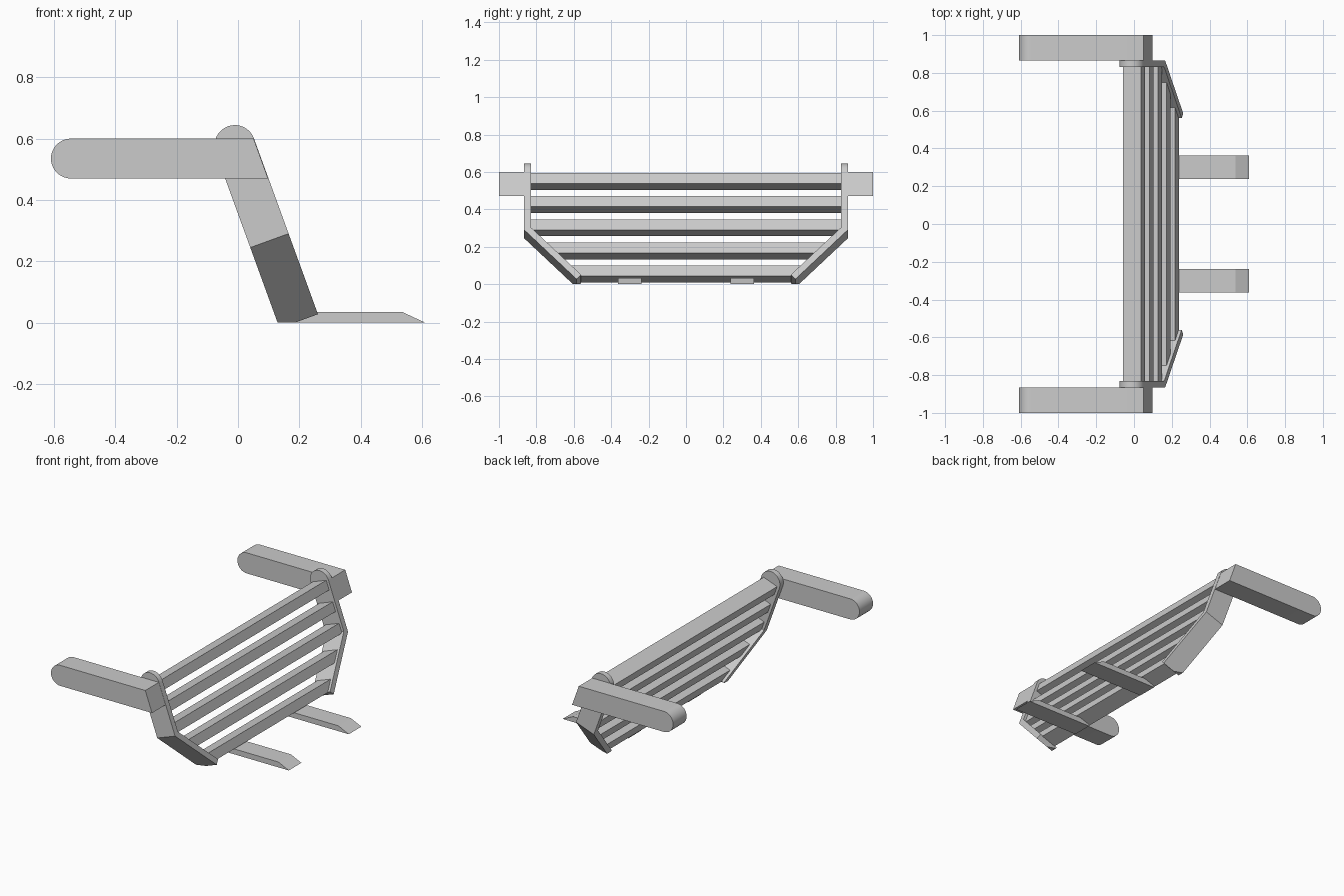
import bpy, bmesh, math
from mathutils import Vector

if "Cube" in bpy.data.objects:
    bpy.data.objects.remove(bpy.data.objects["Cube"])

grey = bpy.data.materials.new("plain_grey")
grey.use_nodes = True
grey.diffuse_color = (0.6, 0.6, 0.6, 1)
grey.node_tree.nodes["Principled BSDF"].inputs["Base Color"].default_value = (0.6, 0.6, 0.6, 1)

# Leaning frame: t runs front to back across the side plates, u runs up along the lean
LEAN = math.radians(20)
T = Vector((math.cos(LEAN), 0, math.sin(LEAN)))
U = Vector((-math.sin(LEAN), 0, math.cos(LEAN)))
ORIGIN = Vector((0.1025, 0, 0.2675))
HALF = 0.0665          # half depth of a side plate
OUT, THICK = 0.865, 0.035
IN = OUT - THICK
CAP = 0.33             # height of the rounded top along the lean


def leaning(t, y, u):
    return ORIGIN + T * t + U * u + Vector((0, y, 0))


def prism(name, points, place, low, high, smooth=False):
    """Extrude a 2D profile from low to high; place maps (a, b, depth) to space."""
    bm = bmesh.new()
    rings = [[bm.verts.new(place(a, b, d)) for a, b in points] for d in (low, high)]
    n = len(points)
    for ring in rings:
        bm.faces.new(ring)
    for i in range(n):
        j = (i + 1) % n
        bm.faces.new((rings[0][i], rings[0][j], rings[1][j], rings[1][i]))
    # Cut flat on the ground
    cut = bmesh.ops.bisect_plane(bm, geom=bm.verts[:] + bm.edges[:] + bm.faces[:],
                                 plane_co=(0, 0, 0), plane_no=(0, 0, 1), clear_inner=True)
    edges = [e for e in cut["geom_cut"] if isinstance(e, bmesh.types.BMEdge) and e.is_boundary]
    if edges:
        bmesh.ops.holes_fill(bm, edges=edges)
    bmesh.ops.recalc_face_normals(bm, faces=bm.faces[:])
    mesh = bpy.data.meshes.new(name)
    bm.to_mesh(mesh)
    bm.free()
    mesh.materials.append(grey)
    obj = bpy.data.objects.new(name, mesh)
    bpy.context.collection.objects.link(obj)
    if smooth:
        bpy.ops.object.select_all(action="DESELECT")
        obj.select_set(True)
        bpy.context.view_layer.objects.active = obj
        bpy.ops.object.shade_smooth_by_angle(angle=math.radians(30))
    return obj


def arc(cx, cz, r, start, end, steps=20):
    angles = [math.radians(start + (end - start) * i / steps) for i in range(steps + 1)]
    return [(cx + r * math.cos(a), cz + r * math.sin(a)) for a in angles]


def upright(x, z, y):
    return Vector((x, y, z))


# Side plates, rounded plate tops and arms
DROP = 0.28
step = THICK * math.sqrt(0.5)
bend = THICK * math.tan(math.pi / 8)
for side, sign in (("left", 1), ("right", -1)):
    plate = [(OUT, CAP), (OUT, 0), (OUT - DROP, -DROP),
             (OUT - DROP - step, step - DROP), (IN, bend), (IN, CAP)]
    prism(side + "_side_plate", plate,
          lambda y, u, t: leaning(t, y * sign, u), -HALF, HALF)
    prism(side + "_plate_top", arc(0, CAP, HALF, 0, 180),
          lambda t, u, y: leaning(t, y * sign, u), IN, OUT, True)
    arm = [(0.098, 0.47), (0.051, 0.6)] + arc(-0.545, 0.535, 0.065, 90, 270)
    prism(side + "_arm", arm,
          lambda x, z, y: upright(x, z, y * sign), OUT, 1.0, True)


# Slats, with ends following the inside of the side plates
def inside(u):
    return min(IN, IN + u - bend) + 0.005


for i in range(5):
    u = 0.30 - 0.132 * i
    top, low = u + 0.03, u - 0.03
    ends = [(inside(top), top), (inside(low), low)]
    if low < bend < top:
        ends.insert(1, (inside(bend), bend))
    outline = ends + [(-y, h) for y, h in reversed(ends)]
    prism("slat_%d" % (i + 1), outline, lambda y, h, t: leaning(t, y, h), -0.05, 0.05)

# Flat feet with bevelled tips
for side, y in (("left", 0.3), ("right", -0.3)):
    prism(side + "_foot", [(0.15, 0), (0.61, 0), (0.537, 0.034), (0.22, 0.034), (0.15, 0.01)],
          upright, y - 0.063, y + 0.063)
